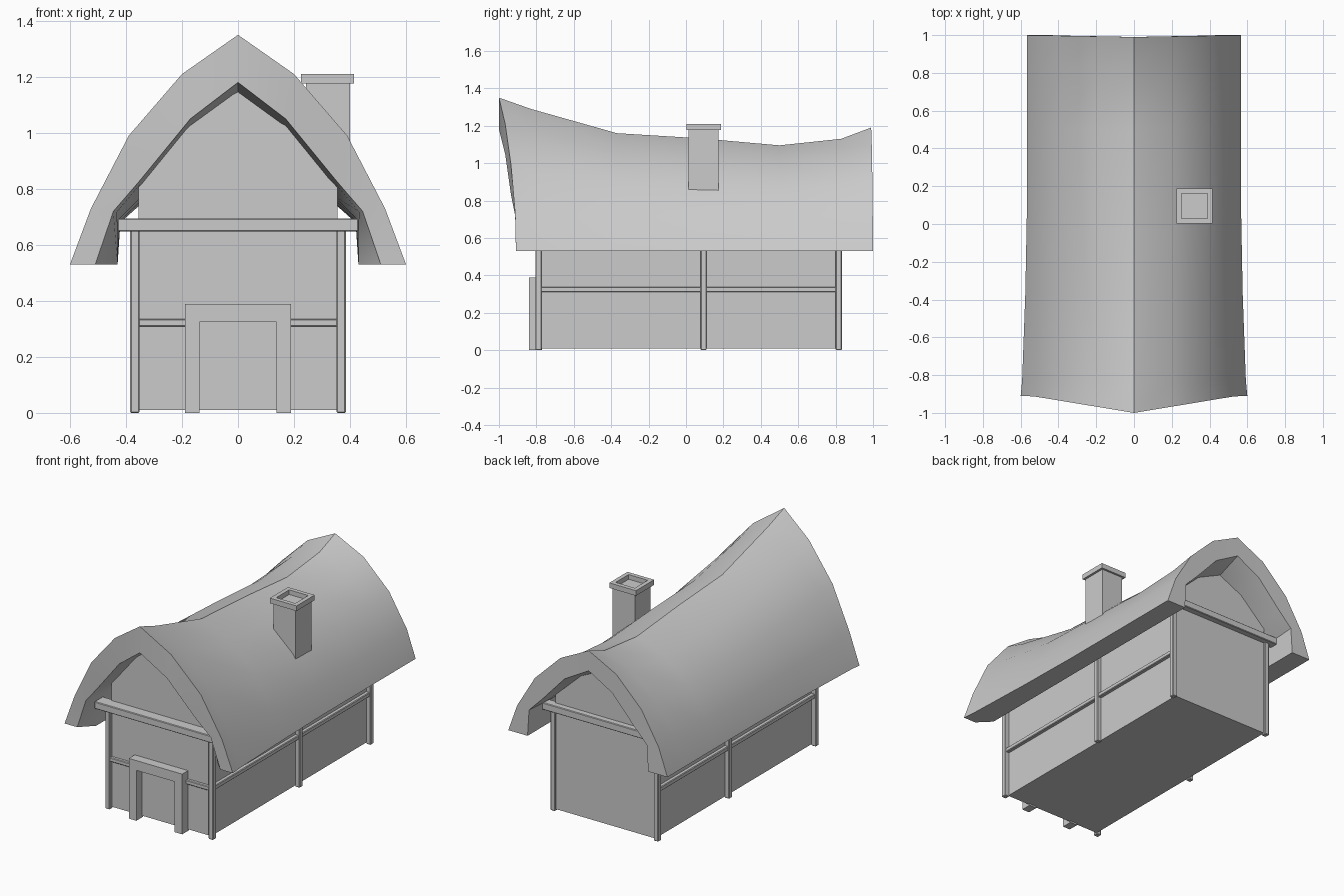
import bpy, bmesh, math

if "Cube" in bpy.data.objects:
    bpy.data.objects.remove(bpy.data.objects["Cube"])

RIDGE = [(-1, 1.35), (-0.83, 1.29), (-0.37, 1.16), (0.07, 1.133), (0.5, 1.095), (0.83, 1.13), (0.99, 1.19)]
# half cross-sections from ridge to eave: low (sagging middle) and high (front)
OUT_LOW = [(0, 1.095), (0.2, 1.02), (0.38, 0.87), (0.505, 0.69), (0.567, 0.53)]
OUT_HIGH = [(0, 1.35), (0.2, 1.21), (0.39, 0.99), (0.525, 0.73), (0.60, 0.53)]
IN_LOW = [(0, 0.965), (0.17, 0.895), (0.33, 0.76), (0.42, 0.68), (0.43, 0.53)]
IN_HIGH = [(0, 1.22), (0.17, 1.08), (0.35, 0.84), (0.435, 0.73), (0.43, 0.53)]
IN_FRONT = [(0, 1.18), (0.17, 1.05), (0.35, 0.83), (0.445, 0.72), (0.51, 0.53)]


def ridge_height(y):
    for (y0, h0), (y1, h1) in zip(RIDGE, RIDGE[1:]):
        if y <= y1:
            return h0 + (h1 - h0) * (y - y0) / (y1 - y0)
    return RIDGE[-1][1]


def section(low, high, y):
    t = (ridge_height(y) - 1.095) / 0.255
    s = t if y < -0.3 else 0        # eaves only flare at the front
    return [(a[0] + (b[0] - a[0]) * s, a[1] + (b[1] - a[1]) * t) for a, b in zip(low, high)]


def mirrored(half):
    return [(-x, z) for x, z in half[:0:-1]] + list(half)


def make_object(name, verts, faces):
    bm = bmesh.new()
    vs = [bm.verts.new(v) for v in verts]
    for f in faces:
        bm.faces.new([vs[i] for i in f])
    bmesh.ops.recalc_face_normals(bm, faces=bm.faces)
    me = bpy.data.meshes.new(name)
    bm.to_mesh(me)
    bm.free()
    ob = bpy.data.objects.new(name, me)
    bpy.context.collection.objects.link(ob)
    return ob


def tube_faces(rings, n):
    return [(r * n + i, r * n + (i + 1) % n, (r + 1) * n + (i + 1) % n, (r + 1) * n + i)
            for r in range(rings - 1) for i in range(n)]


def box(name, x0, x1, y0, y1, z0, z1, bevel=0.0):
    bm = bmesh.new()
    bmesh.ops.create_cube(bm, size=1)
    for v in bm.verts:
        v.co = ((x0 + x1) / 2 + v.co.x * (x1 - x0), (y0 + y1) / 2 + v.co.y * (y1 - y0),
                (z0 + z1) / 2 + v.co.z * (z1 - z0))
    if bevel:
        bmesh.ops.bevel(bm, geom=bm.edges[:], offset=bevel, segments=1, affect='EDGES')
    me = bpy.data.meshes.new(name)
    bm.to_mesh(me)
    bm.free()
    ob = bpy.data.objects.new(name, me)
    bpy.context.collection.objects.link(ob)
    return ob


# sagging roof shell
verts = []
for k, (y, h) in enumerate(RIDGE):
    slant = 0.165 if k == 0 else (0.017 if k == len(RIDGE) - 1 else 0)
    outer = mirrored(section(OUT_LOW, OUT_HIGH, y))
    inner = mirrored(IN_FRONT if k == 0 else section(IN_LOW, IN_HIGH, y))
    for (x, z), (xo, zo) in zip(outer + inner[::-1], outer + outer[::-1]):
        verts.append((x, y + slant * min(abs(xo), 0.55), z))
n = 18
faces = tube_faces(len(RIDGE), n)
for base in (0, (len(RIDGE) - 1) * n):
    faces += [tuple(base + j for j in (i, i + 1, n - 2 - i, n - 1 - i)) for i in range(8)]
roof = make_object("roof", verts, faces)
bpy.context.view_layer.objects.active = roof
roof.select_set(True)
bpy.ops.object.shade_smooth_by_angle(angle=math.radians(42))
roof.select_set(False)

# house body with gables reaching into the roof
verts, ys = [], (-0.78, -0.37, 0.07, 0.5, 0.82)
for y in ys:
    s = section(IN_LOW, IN_HIGH, y)
    half = [(0, s[0][1] + 0.04), (s[1][0], s[1][1] + 0.04), (0.355, s[2][1] + 0.03), (0.355, 0.01)]
    verts += [(x, y, z) for x, z in mirrored(half)]
n = 7
faces = tube_faces(len(ys), n) + [tuple(range(n)), tuple(range((len(ys) - 1) * n, len(ys) * n))]
make_object("house_body", verts, faces)

# timber posts and side rails
for side, sx in (("left", -1), ("right", 1)):
    for label, y0, y1 in (("front", -0.805, -0.772), ("middle", 0.078, 0.11), ("back", 0.80, 0.833)):
        xs = sorted((sx * 0.352, sx * 0.385))
        box(f"{side}_{label}_post", *xs, y0, y1, 0, 0.69, 0.004)
    xs = sorted((sx * 0.34, sx * 0.378))
    box(f"{side}_rail", *xs, -0.78, 0.81, 0.31, 0.338, 0.004)
    xs = sorted((sx * 0.18, sx * 0.36))
    box(f"{side}_front_rail", *xs, -0.80, -0.77, 0.308, 0.335, 0.004)

# gable tie beams
box("front_beam", -0.43, 0.43, -0.85, -0.765, 0.648, 0.694, 0.004)
box("back_beam", -0.43, 0.43, 0.80, 0.86, 0.648, 0.694, 0.004)

# door frame
half = [(0.19, 0), (0.19, 0.388), (-0.19, 0.388), (-0.19, 0),
        (-0.137, 0), (-0.137, 0.325), (0.137, 0.325), (0.137, 0)]
verts = [(x, y, z) for y in (-0.84, -0.77) for x, z in half]
faces = tube_faces(2, 8) + [tuple(b + j for j in (i, i + 1, 6 - i, 7 - i)) for b in (0, 8) for i in range(3)]
make_object("door_frame", verts, faces)

# chimney stack and hollow cap
box("chimney_stack", 0.242, 0.40, 0.014, 0.175, 0.82, 1.18)
cap = box("chimney_cap", 0.225, 0.415, 0.003, 0.188, 1.177, 1.21)
bm = bmesh.new()
bm.from_mesh(cap.data)
bm.faces.ensure_lookup_table()
top = max(bm.faces, key=lambda f: f.calc_center_median().z)
bmesh.ops.inset_region(bm, faces=[top], thickness=0.038)
sunk = bmesh.ops.extrude_discrete_faces(bm, faces=[top])["faces"][0]
for v in sunk.verts:
    v.co.z -= 0.03
bm.to_mesh(cap.data)
bm.free()
